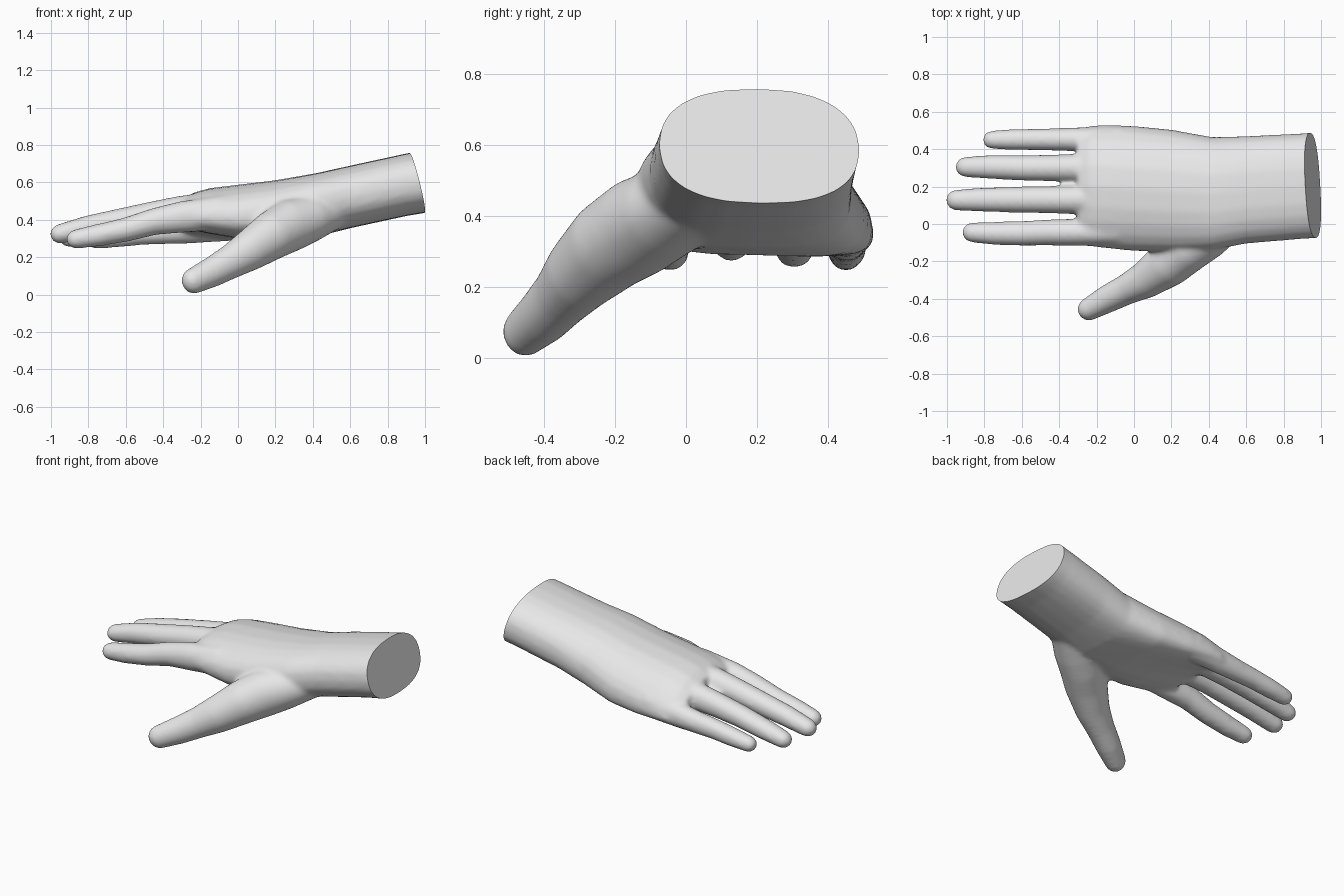
import bpy, bmesh, math
from mathutils import Vector

if "Cube" in bpy.data.objects:
    bpy.data.objects.remove(bpy.data.objects["Cube"])

SEG = 24
bm = bmesh.new()


def skin(rings):
    """Bridge rings of points into a closed body."""
    loops = [[bm.verts.new(p) for p in r] for r in rings]
    for a, b in zip(loops, loops[1:]):
        for i in range(SEG):
            j = (i + 1) % SEG
            bm.faces.new((a[i], a[j], b[j], b[i]))
    bm.faces.new(loops[0][::-1])
    bm.faces.new(loops[-1])


def digit(path):
    """Tube along (x, y, z, side radius, height radius) with a rounded tip."""
    pts = [Vector(p[:3]) for p in path]
    rings = []
    for i, p in enumerate(path):
        t = (pts[min(i + 1, len(pts) - 1)] - pts[max(i - 1, 0)]).normalized()
        side = t.cross(Vector((0, 0, 1))).normalized()
        up = side.cross(t)
        steps = [0] if i < len(path) - 1 else [0, 0.3, 0.6, 0.8, 0.93, 0.99]
        for s in steps:
            k = math.sqrt(1 - s * s)
            c = pts[i] + t * s * p[3]
            rings.append([c + side * p[3] * k * math.cos(a) + up * p[4] * k * math.sin(a)
                          for a in (2 * math.pi * n / SEG for n in range(SEG))])
    skin(rings)


def power(v, e):
    return math.copysign(abs(v) ** e, v)


# Forearm and palm: x, y min, y max, z min, z max, droop at thumb side, droop at little side
palm = [(1.08, -.07, .50, .45, .785, 0, 0),
        (.90, -.08, .485, .42, .755, 0, .01),
        (.60, -.105, .47, .355, .69, 0, .02),
        (.42, -.14, .465, .31, .65, 0, .04),
        (.20, -.15, .505, .29, .612, .02, .07),
        (.00, -.145, .525, .30, .588, .03, .085),
        (-.15, -.13, .53, .325, .57, .03, .10),
        (-.24, -.12, .525, .345, .545, .03, .11),
        (-.30, -.10, .50, .37, .51, .03, .11)]
rings = []
for x, y0, y1, z0, z1, d0, d1 in palm:
    ring = []
    for n in range(SEG):
        a = 2 * math.pi * n / SEG
        c, s = power(math.cos(a), .8), power(math.sin(a), .85)
        droop = (d1 if c > 0 else d0) * c * c
        ring.append((x, (y0 + y1) / 2 + c * (y1 - y0) / 2,
                     (z0 + z1) / 2 + s * (z1 - z0) / 2 - droop))
    rings.append(ring)
skin(rings)

# Index, middle, ring and little fingers
digit([(-.08, -.045, .44, .07, .09), (-.30, -.045, .415, .073, .085), (-.45, -.045, .39, .07, .072),
       (-.60, -.05, .347, .066, .065), (-.75, -.05, .317, .062, .060), (-.865, -.045, .297, .054, .052)])
digit([(-.08, .13, .46, .08, .09), (-.30, .13, .445, .078, .085), (-.45, .13, .425, .073, .075),
       (-.62, .13, .395, .070, .068), (-.80, .13, .362, .065, .062), (-.95, .128, .325, .056, .053)])
digit([(-.08, .30, .43, .08, .09), (-.30, .30, .415, .076, .082), (-.45, .30, .395, .071, .073),
       (-.60, .30, .37, .068, .066), (-.77, .305, .335, .064, .060), (-.90, .305, .305, .055, .052)])
digit([(-.06, .45, .375, .075, .09), (-.25, .452, .35, .066, .077), (-.40, .452, .335, .061, .066),
       (-.52, .452, .325, .058, .060), (-.65, .452, .308, .056, .056), (-.76, .45, .293, .049, .048)])

# Thumb with its fleshy base
digit([(.52, .06, .46, .13, .10), (.38, -.055, .41, .14, .13), (.28, -.13, .37, .135, .14),
       (.18, -.215, .315, .125, .13), (.06, -.30, .235, .10, .11), (-.04, -.35, .175, .082, .092),
       (-.14, -.40, .12, .075, .082), (-.24, -.455, .072, .062, .070)])

mesh = bpy.data.meshes.new("hand")
bmesh.ops.recalc_face_normals(bm, faces=bm.faces)
bm.to_mesh(mesh)
bm.free()
hand = bpy.data.objects.new("hand", mesh)
bpy.context.collection.objects.link(hand)
bpy.context.view_layer.objects.active = hand
hand.select_set(True)

# Fuse the parts into one skin and soften the joins
remesh = hand.modifiers.new("fuse", 'REMESH')
remesh.mode = 'VOXEL'
remesh.voxel_size = .0125
smooth = hand.modifiers.new("soften", 'SMOOTH')
smooth.factor = .5
smooth.iterations = 12
for name in ("fuse", "soften"):
    bpy.ops.object.modifier_apply(modifier=name)

# Slanted flat cut at the wrist
bm = bmesh.new()
bm.from_mesh(hand.data)
cut = bmesh.ops.bisect_plane(bm, geom=bm.verts[:] + bm.edges[:] + bm.faces[:],
                             plane_co=(.955, .2, .6), plane_no=(1, .06, .25), clear_outer=True)
edges = [e for e in cut['geom_cut'] if isinstance(e, bmesh.types.BMEdge)]
bmesh.ops.contextual_create(bm, geom=edges)
bmesh.ops.recalc_face_normals(bm, faces=bm.faces)
bm.to_mesh(hand.data)
bm.free()

skin_mat = bpy.data.materials.new("light grey")
skin_mat.diffuse_color = (.8, .8, .8, 1)
skin_mat.use_nodes = True
skin_mat.node_tree.nodes["Principled BSDF"].inputs["Base Color"].default_value = skin_mat.diffuse_color
hand.data.materials.clear()
hand.data.materials.append(skin_mat)
bpy.ops.object.shade_smooth_by_angle(angle=math.radians(40))
